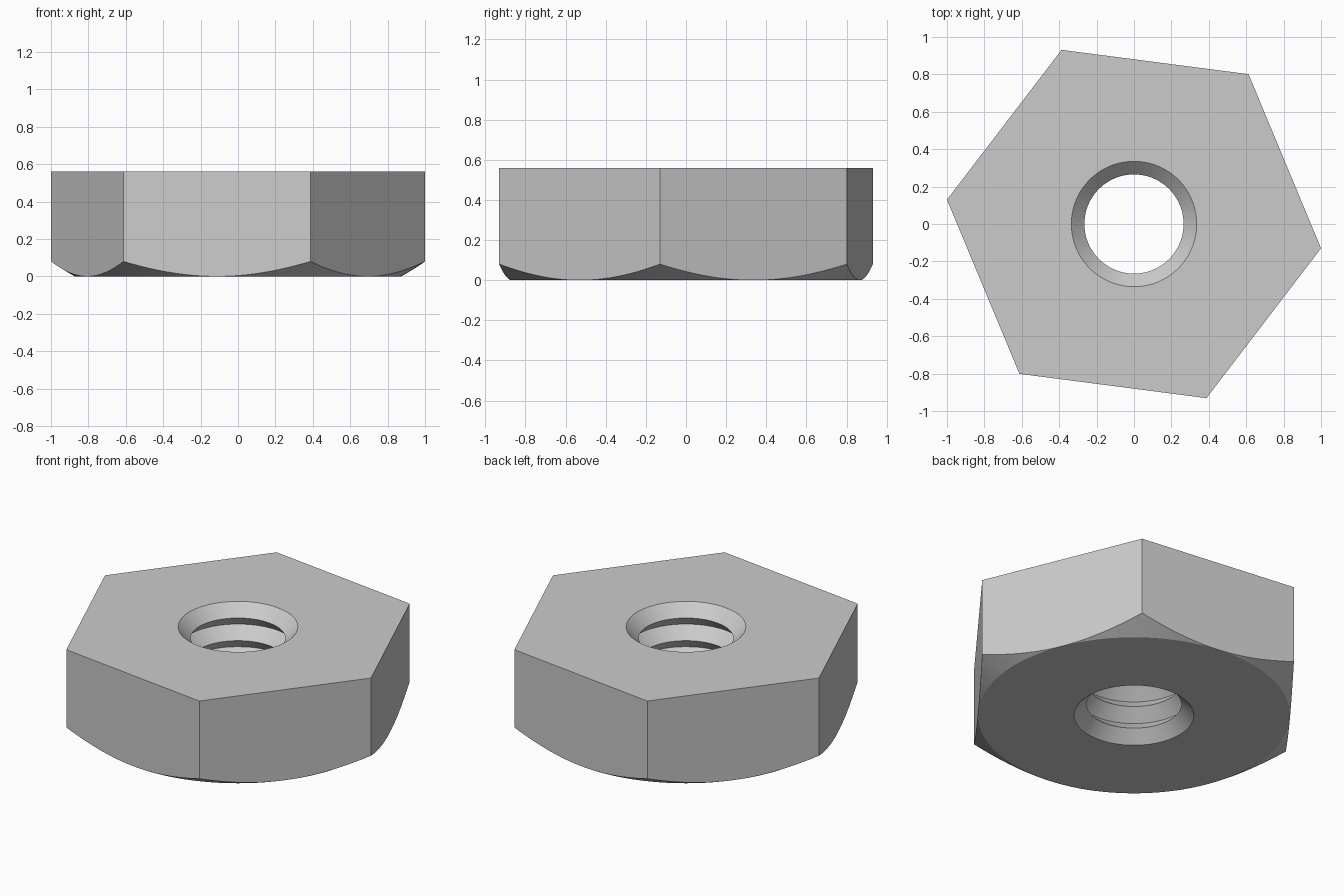
import bpy
import bmesh
import math

if "Cube" in bpy.data.objects:
    bpy.data.objects.remove(bpy.data.objects["Cube"])

HEIGHT = 0.56
TURN = math.radians(-7.4)             # direction of the first corner
CORNER_R = 1.0 / math.cos(TURN)       # longest side spans x = -1..1
FLAT_R = CORNER_R * math.cos(math.pi / 6)
CHAMFER_SLOPE = 0.08 / (CORNER_R - FLAT_R)
THREAD_MAJOR, THREAD_MINOR = 0.335, 0.265
GROOVES = 4                           # thread pitches over the height
SEGMENTS = 144                        # multiple of 12: hits corners and flat middles


def section(i):
    """Closed radial section (radius, z) of the nut at step i."""
    a = 2 * math.pi * i / SEGMENTS
    off = a % (math.pi / 3) - math.pi / 6
    hex_r = min(FLAT_R / math.cos(off), CORNER_R)
    points = [(hex_r, HEIGHT),
              (hex_r, (hex_r - FLAT_R) * CHAMFER_SLOPE),   # arched lower edge
              (FLAT_R, 0.0)]                               # round bearing face
    # Bore: countersinks and V-shaped thread grooves as one zigzag
    for k in range(2 * GROOVES + 1):
        r = THREAD_MINOR if k % 2 else THREAD_MAJOR
        points.append((r, HEIGHT * k / (2 * GROOVES)))
    return points


# Hex nut body with threaded bore
bm = bmesh.new()
rings = []
for i in range(SEGMENTS):
    ang = TURN + 2 * math.pi * i / SEGMENTS
    rings.append([bm.verts.new((r * math.cos(ang), r * math.sin(ang), z))
                  for r, z in section(i)])
count = len(rings[0])
for i in range(SEGMENTS):
    a, b = rings[i], rings[(i + 1) % SEGMENTS]
    for k in range(count):
        n = (k + 1) % count
        bm.faces.new((a[k], a[n], b[n], b[k]))
bmesh.ops.remove_doubles(bm, verts=bm.verts, dist=1e-5)
bmesh.ops.recalc_face_normals(bm, faces=bm.faces)

mesh = bpy.data.meshes.new("hex_nut")
bm.to_mesh(mesh)
bm.free()
nut = bpy.data.objects.new("hex_nut", mesh)
bpy.context.collection.objects.link(nut)

# Plain steel colour
steel = bpy.data.materials.new("steel_grey")
steel.diffuse_color = (0.6, 0.6, 0.6, 1.0)
steel.use_nodes = True
steel.node_tree.nodes["Principled BSDF"].inputs["Base Color"].default_value = steel.diffuse_color
mesh.materials.append(steel)

# Smooth round surfaces, crisp corners
bpy.context.view_layer.objects.active = nut
nut.select_set(True)
bpy.ops.object.shade_smooth_by_angle(angle=math.radians(20))
